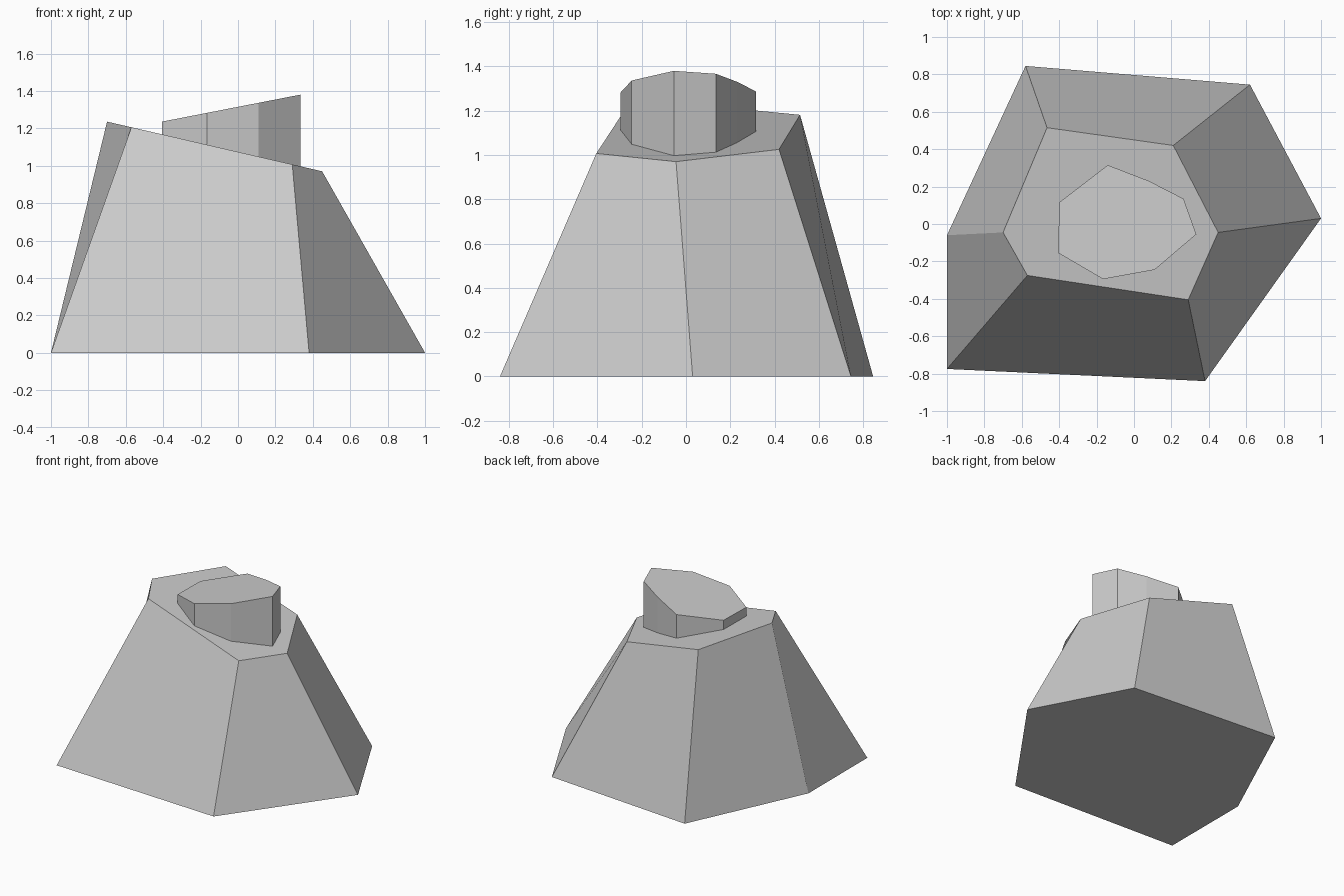
import bpy
import bmesh

cube = bpy.data.objects.get("Cube")
if cube:
    bpy.data.objects.remove(cube, do_unlink=True)

grey = bpy.data.materials.new("light grey")
grey.use_nodes = True
colour = (0.6, 0.6, 0.6, 1)
grey.diffuse_color = colour
grey.node_tree.nodes["Principled BSDF"].inputs["Base Color"].default_value = colour


def shoulder_z(x):
    """Sloped top of the base, falling toward +x."""
    return 1.074 - 0.231 * x


def cap_z(x):
    """Sloped top of the cap, rising toward +x."""
    return 1.315 + 0.195 * x


def loft(name, lower, upper, lower_z, upper_z):
    """Closed solid between two matching outlines on tilted planes."""
    bm = bmesh.new()
    low = [bm.verts.new((x, y, lower_z(x))) for x, y in lower]
    top = [bm.verts.new((x, y, upper_z(x))) for x, y in upper]
    bm.faces.new(list(reversed(low)))
    bm.faces.new(top)
    n = len(low)
    for i in range(n):
        j = (i + 1) % n
        bm.faces.new((low[i], low[j], top[j], top[i]))
    bmesh.ops.recalc_face_normals(bm, faces=bm.faces)
    mesh = bpy.data.meshes.new(name)
    bm.to_mesh(mesh)
    bm.free()
    mesh.materials.append(grey)
    obj = bpy.data.objects.new(name, mesh)
    bpy.context.collection.objects.link(obj)
    return obj


# Tapered six-sided base
foot = [(-1, -0.775), (0.38, -0.84), (1, 0.03), (0.62, 0.745), (-0.58, 0.845), (-1, -0.06)]
shoulder = [(-0.57, -0.275), (0.29, -0.405), (0.45, -0.045), (0.21, 0.42), (-0.465, 0.515), (-0.7, -0.045)]
loft("tapered_base", foot, shoulder, lambda x: 0, shoulder_z)

# Eight-sided cap standing on the sloped top
outline = [(-0.405, -0.155), (-0.165, -0.295), (0.11, -0.245), (0.333, -0.055),
           (0.265, 0.135), (0.08, 0.23), (-0.14, 0.315), (-0.4, 0.115)]
loft("top_cap", outline, outline, shoulder_z, cap_z)
